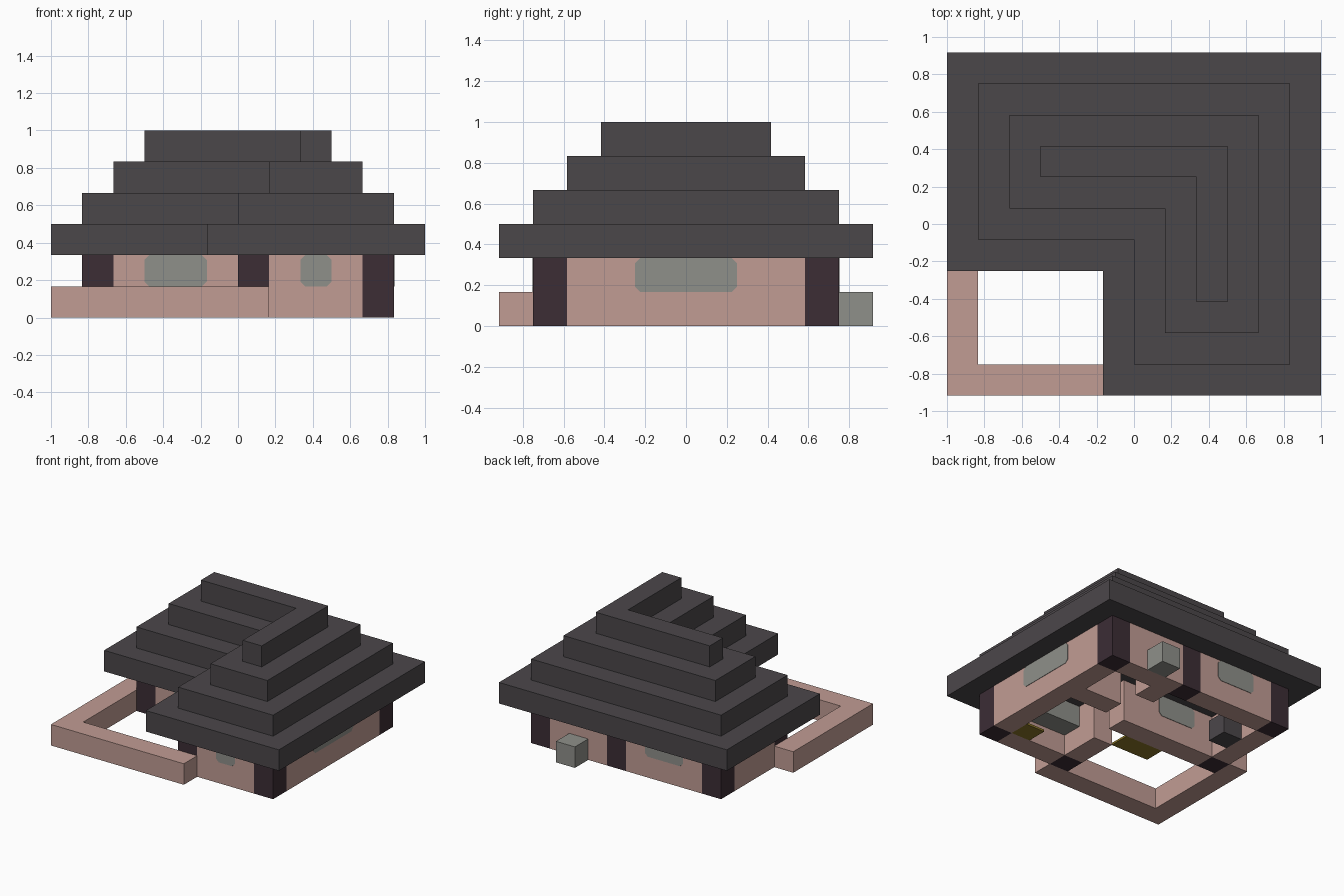
import bpy
import bmesh
from mathutils import Vector

cube = bpy.data.objects.get("Cube")
if cube:
    bpy.data.objects.remove(cube, do_unlink=True)

U = 1 / 6  # grid cell size
ORIGIN = Vector((-6, -5.5, 0))


def material(name, rgb):
    linear = [((c / 255 + 0.055) / 1.055) ** 2.4 for c in rgb] + [1]
    mat = bpy.data.materials.new(name)
    mat.use_nodes = True
    mat.diffuse_color = linear
    shader = mat.node_tree.nodes["Principled BSDF"]
    shader.inputs["Base Color"].default_value = linear
    shader.inputs["Roughness"].default_value = 0.9
    return mat


slate = material("dark slate", (75, 71, 74))
clay = material("pink clay", (193, 156, 148))
timber = material("dark timber", (60, 45, 53))
stone = material("grey stone", (143, 144, 138))
straw = material("olive straw", (140, 118, 40))


def prism(name, outline, push, mat):
    """Extrude a planar outline, given in grid cells, along a vector."""
    bm = bmesh.new()
    face = bm.faces.new([bm.verts.new((Vector(p) + ORIGIN) * U) for p in outline])
    out = bmesh.ops.extrude_face_region(bm, geom=[face], use_keep_orig=True)
    moved = [g for g in out["geom"] if isinstance(g, bmesh.types.BMVert)]
    bmesh.ops.translate(bm, verts=moved, vec=Vector(push) * U)
    bmesh.ops.recalc_face_normals(bm, faces=bm.faces)
    mesh = bpy.data.meshes.new(name)
    bm.to_mesh(mesh)
    bm.free()
    mesh.materials.append(mat)
    obj = bpy.data.objects.new(name, mesh)
    bpy.context.collection.objects.link(obj)
    return obj


def block(name, xs, ys, zs, mat):
    (a, b), (c, d), (e, f) = xs, ys, zs
    return prism(name, [(a, c, e), (b, c, e), (b, d, e), (a, d, e)], (0, 0, f - e), mat)


def window(name, axis, wall, lo, hi):
    """Chamfered panes on both faces of a wall one cell thick."""
    t, c = 0.04, 0.15
    shape = [(lo + c, 1), (hi - c, 1), (hi, 1 + c), (hi, 2 - c),
             (hi - c, 2), (lo + c, 2), (lo, 2 - c), (lo, 1 + c)]
    for side, at in (("a", wall - t / 2), ("b", wall + 1 - t / 2)):
        if axis == "x":
            outline, push = [(at, s, z) for s, z in shape], (t, 0, 0)
        else:
            outline, push = [(s, at, z) for s, z in shape], (0, t, 0)
        prism(name + "_" + side, outline, push, stone)


# Stepped L-shaped roof
for n in range(4):
    lo, right, back = n, 12 - n, 11 - n
    outline = [(5 + n, lo), (right, lo), (right, back), (lo, back),
               (lo, 4 + n), (5 + n, 4 + n)]
    prism(f"roof_step_{n + 1}", [(x, y, 2 + n) for x, y in outline], (0, 0, 1), slate)

# Corner posts
for n, (x, y) in enumerate([(1, 5), (1, 9), (6, 1), (10, 1), (10, 9), (6, 9)]):
    block(f"post_{n + 1}", (x, x + 1), (y, y + 1), (0, 2), timber)

# Walls, with a doorway left open beside the inner corner
walls = {
    "back_wall_right": ((2, 6), (9, 10)),
    "back_wall_left": ((7, 10), (9, 10)),
    "left_wall": ((10, 11), (2, 9)),
    "front_wall": ((7, 10), (1, 2)),
    "doorway_wall": ((6, 7), (2, 4)),
    "yard_wall": ((2, 7), (5, 6)),
    "right_wall": ((1, 2), (6, 9)),
    "partition_left": ((8, 10), (6, 7)),
    "partition_back": ((7, 8), (8, 9)),
}
for name, (xs, ys) in walls.items():
    block(name, xs, ys, (0, 2), clay)

# Windows
window("yard_window", "y", 5, 3, 5)
window("front_window", "y", 1, 8, 9)
window("back_window", "y", 9, 3, 5)
window("left_window", "x", 10, 4, 7)

# Low yard fence
fence = [(0, 0), (7, 0), (7, 1), (1, 1), (1, 6), (0, 6)]
prism("yard_fence", [(x, y, 0) for x, y in fence], (0, 0, 1), clay)

# Outside box, furniture and mats
block("back_box", (8, 9), (10, 11), (0, 1), stone)
block("wall_cabinet", (7, 9), (2, 3), (1, 2), stone)
block("stove", (2, 3), (7, 8), (0, 1), slate)
block("door_mat", (4, 6), (4, 5), (0, 0.1), straw)
block("corner_mat", (9, 10), (2, 3), (0, 0.1), straw)
